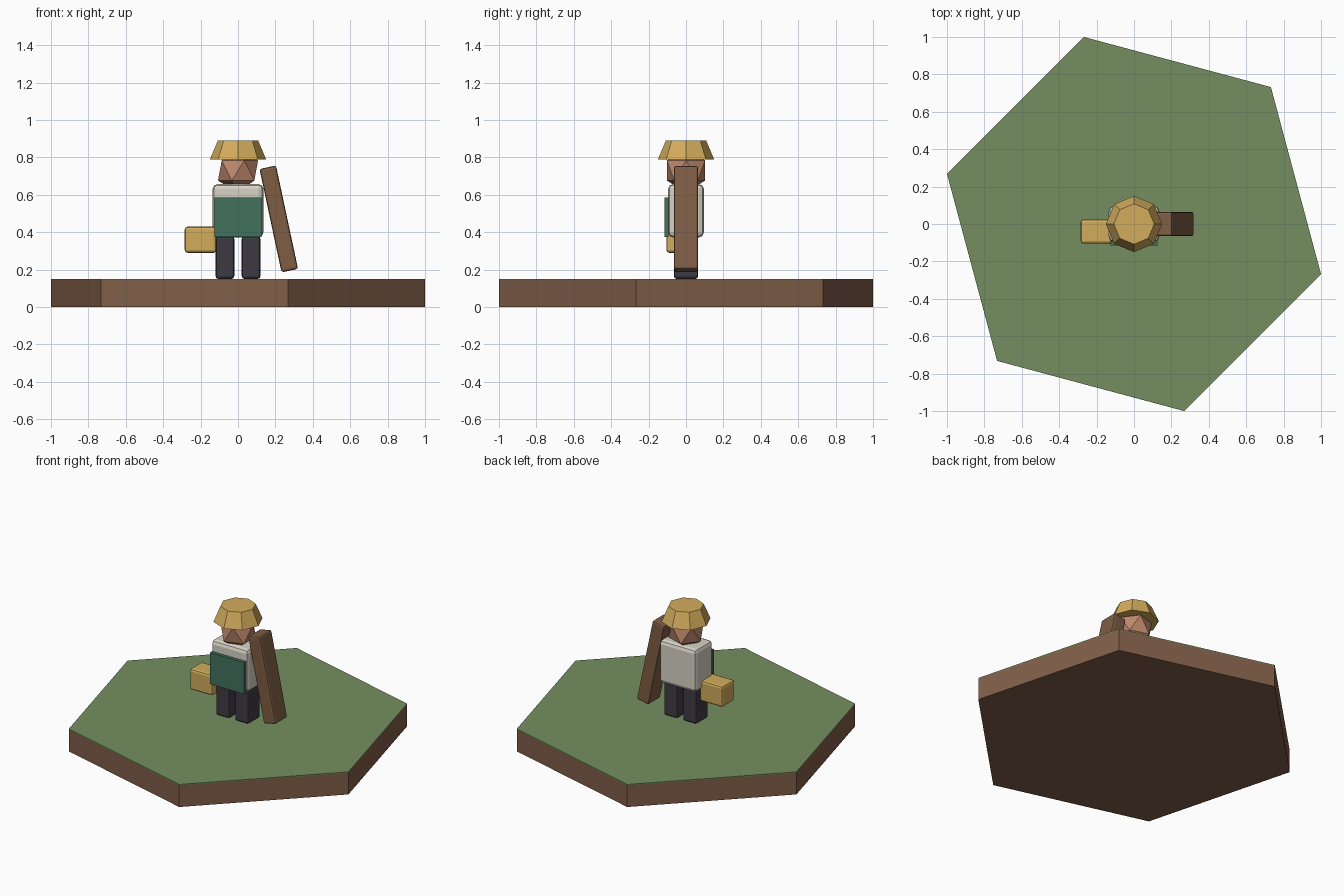
import bpy, math

if "Cube" in bpy.data.objects:
    bpy.data.objects.remove(bpy.data.objects["Cube"])


def mat(name, r, g, b):
    lin = [((c / 255 + 0.055) / 1.055) ** 2.4 for c in (r, g, b)]
    m = bpy.data.materials.new(name)
    m.diffuse_color = (*lin, 1)
    m.use_nodes = True
    m.node_tree.nodes["Principled BSDF"].inputs["Base Color"].default_value = m.diffuse_color
    return m


grass = mat("grass_green", 117, 143, 96)
dirt = mat("earth_brown", 128, 94, 72)
wood = mat("wood_brown", 126, 93, 68)
straw = mat("straw_yellow", 210, 172, 92)
skin = mat("skin", 190, 136, 108)
shirt = mat("shirt_white", 216, 211, 198)
apron_m = mat("apron_green", 66, 114, 92)
trousers = mat("trouser_dark", 62, 58, 68)


def finish(name, m):
    o = bpy.context.object
    o.name = name
    o.data.materials.append(m)
    return o


def box(name, loc, size, m, bevel=0, tilt=0):
    bpy.ops.mesh.primitive_cube_add(size=1, location=loc, rotation=(0, tilt, 0))
    o = finish(name, m)
    o.scale = size
    bpy.ops.object.transform_apply(location=False, rotation=False, scale=True)
    if bevel:
        b = o.modifiers.new("bevel", "BEVEL")
        b.width = bevel
        b.segments = 2
    return o


def frustum(name, sides, r1, r2, z1, z2, m, turn=0):
    bpy.ops.mesh.primitive_cone_add(vertices=sides, radius1=r1, radius2=r2,
                                    depth=z2 - z1, location=(0, 0, (z1 + z2) / 2),
                                    rotation=(0, 0, turn))
    return finish(name, m)


# hexagonal ground tile with a thin grass layer
R = 1 / math.cos(math.radians(15))
frustum("earth_tile", 6, R, R, 0, 0.144, dirt, math.radians(15))
frustum("grass_layer", 6, R, R, 0.144, 0.15, grass, math.radians(15))

# figure
for side, x in (("left", -0.07), ("right", 0.07)):
    box(side + "_leg", (x, 0, 0.265), (0.1, 0.13, 0.23), trousers, 0.015)
box("torso", (0, 0, 0.515), (0.27, 0.19, 0.285), shirt, 0.025)
box("apron", (0, -0.105, 0.48), (0.25, 0.022, 0.21), apron_m)
bpy.ops.mesh.primitive_ico_sphere_add(subdivisions=1, radius=0.12, location=(0, 0, 0.73))
finish("head", skin)
frustum("straw_hat", 8, 0.15, 0.108, 0.79, 0.89, straw)

# carried items
box("basket", (-0.2, -0.04, 0.36), (0.17, 0.13, 0.14), straw, 0.015)
box("plank", (0.218, 0, 0.471), (0.09, 0.13, 0.565), wood, 0.012, -0.21)
